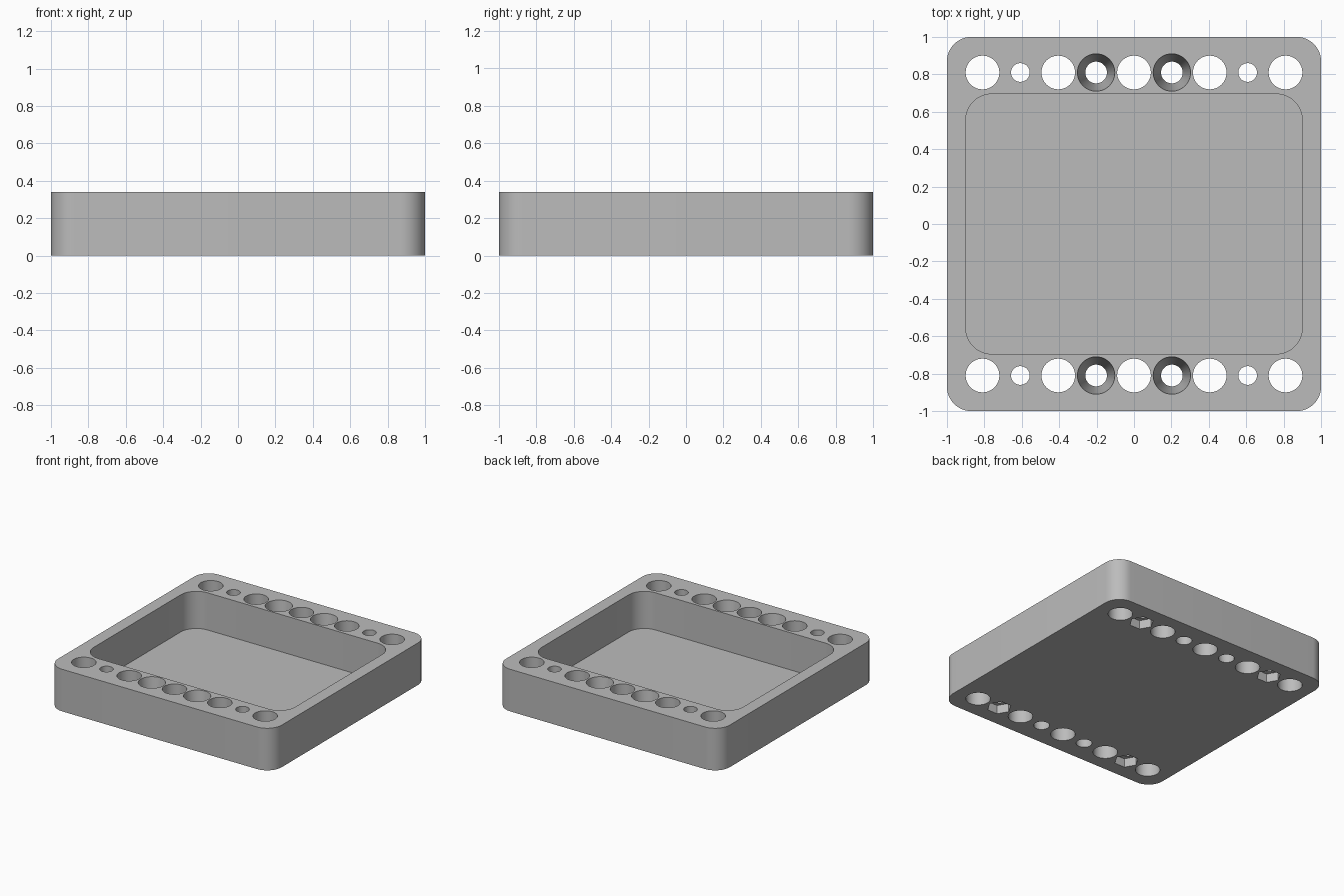
import bpy, bmesh, math
from mathutils import Matrix

old = bpy.data.objects.get("Cube")
if old:
    bpy.data.objects.remove(old, do_unlink=True)

HEIGHT, FLOOR, PITCH, ROW_Y = 0.34, 0.04, 0.2025, 0.81
NUT_DEPTH = 0.07
OVER = 0.05  # how far cutters overshoot the block

grey = bpy.data.materials.new("plain grey")
grey.use_nodes = True
colour = (0.5, 0.5, 0.5, 1)
grey.diffuse_color = colour
grey.node_tree.nodes["Principled BSDF"].inputs["Base Color"].default_value = colour


def make_object(name, bm):
    bmesh.ops.recalc_face_normals(bm, faces=bm.faces)
    mesh = bpy.data.meshes.new(name)
    bm.to_mesh(mesh)
    bm.free()
    mesh.materials.append(grey)
    obj = bpy.data.objects.new(name, mesh)
    bpy.context.collection.objects.link(obj)
    return obj


def rounded_prism(name, half_x, half_y, radius, z0, z1, steps=12):
    bm = bmesh.new()
    ring = []
    for quarter, (sx, sy) in enumerate([(1, 1), (-1, 1), (-1, -1), (1, -1)]):
        for i in range(steps + 1):
            a = math.pi / 2 * (quarter + i / steps)
            ring.append(bm.verts.new((sx * (half_x - radius) + radius * math.cos(a),
                                      sy * (half_y - radius) + radius * math.sin(a), z0)))
    face = bm.faces.new(ring)
    new = bmesh.ops.extrude_face_region(bm, geom=[face])["geom"]
    bmesh.ops.translate(bm, vec=(0, 0, z1 - z0),
                        verts=[v for v in new if isinstance(v, bmesh.types.BMVert)])
    return make_object(name, bm)


def add_plug(bm, x, y, r_bottom, r_top, z0, z1, sides):
    bmesh.ops.create_cone(bm, cap_ends=True, segments=sides, radius1=r_bottom,
                          radius2=r_top, depth=z1 - z0,
                          matrix=Matrix.Translation((x, y, (z0 + z1) / 2)))


def cut(target, cutter):
    cutter.hide_render = True
    mod = target.modifiers.new(cutter.name, "BOOLEAN")
    mod.operation, mod.solver, mod.object = "DIFFERENCE", "EXACT", cutter
    bpy.context.view_layer.objects.active = target
    bpy.ops.object.modifier_apply(modifier=mod.name)
    bpy.data.objects.remove(cutter, do_unlink=True)


# Block and its central pocket
tray = rounded_prism("tray", 1, 1, 0.13, 0, HEIGHT)
cut(tray, rounded_prism("pocket_cutter", 0.9, 0.695, 0.14, FLOOR, HEIGHT + OVER))

# Rows of wide, small and tapered through holes, with hexagonal nut recesses below
holes, nuts = bmesh.new(), bmesh.new()
taper = (0.1 - 0.058) / HEIGHT * OVER
for y in (-ROW_Y, ROW_Y):
    for i in range(-4, 5):
        x = i * PITCH
        if i % 2 == 0:
            low = high = 0.09
        elif abs(i) == 3:
            low = high = 0.05
            add_plug(nuts, x, y, 0.09, 0.09, -OVER, NUT_DEPTH, 6)
        else:
            low, high = 0.058 - taper, 0.1 + taper
        add_plug(holes, x, y, low, high, -OVER, HEIGHT + OVER, 48)

# Turn the recesses so that two corners point along the row
for v in nuts.verts:
    cx = math.copysign(3 * PITCH, v.co.x)
    cy = math.copysign(ROW_Y, v.co.y)
    dx, dy = v.co.x - cx, v.co.y - cy
    a = round(math.atan2(dy, dx) / (math.pi / 3) - 0.01) * math.pi / 3
    v.co.x, v.co.y = cx + 0.09 * math.cos(a), cy + 0.09 * math.sin(a)

cut(tray, make_object("hole_cutter", holes))
cut(tray, make_object("nut_recess_cutter", nuts))

# Smooth rounded walls, sharp rims
bpy.ops.object.select_all(action="DESELECT")
tray.select_set(True)
bpy.context.view_layer.objects.active = tray
bpy.ops.object.shade_smooth_by_angle(angle=math.radians(30))
